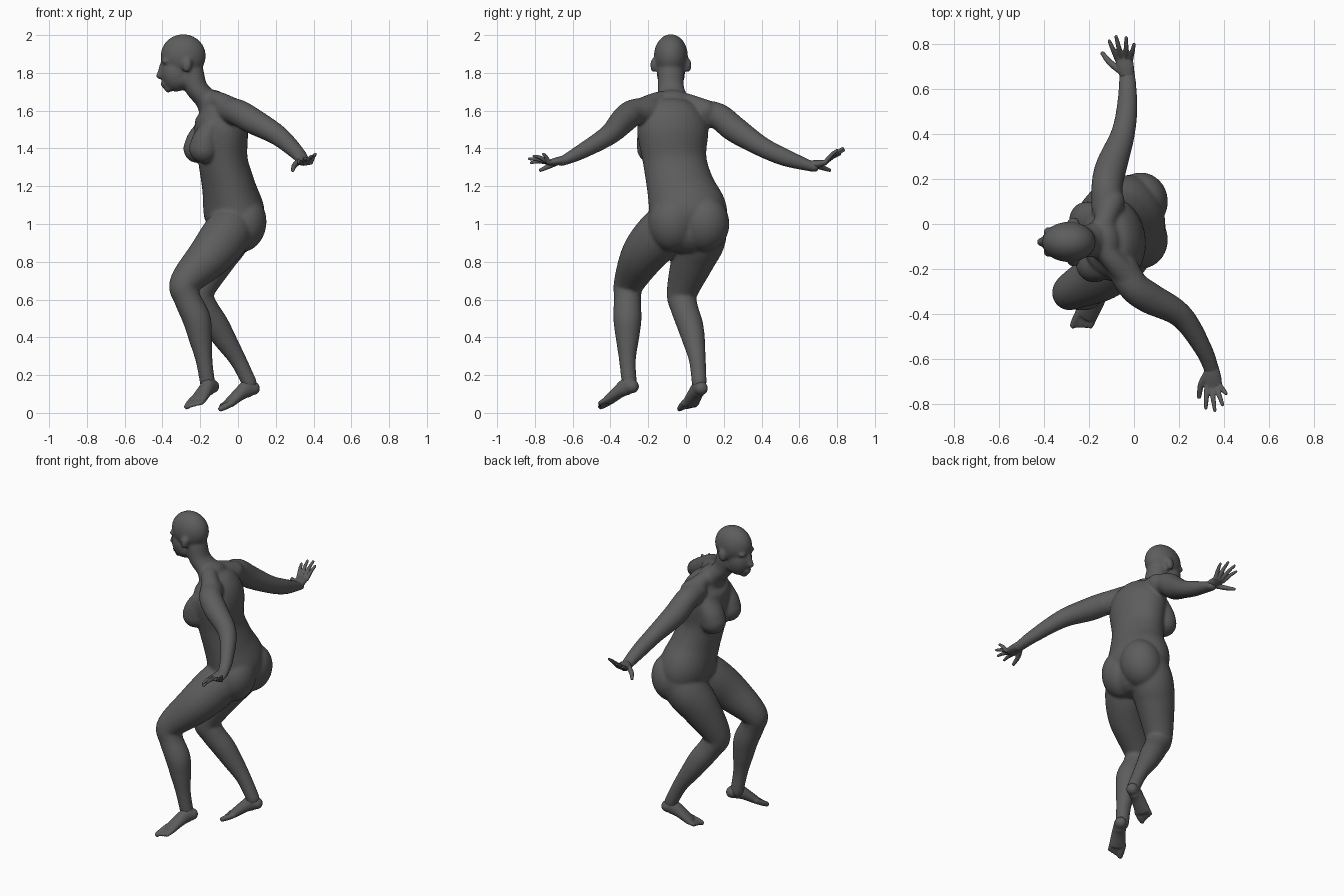
import bpy
import bmesh
import math
from mathutils import Vector, Matrix

if "Cube" in bpy.data.objects:
    bpy.data.objects.remove(bpy.data.objects["Cube"])

skin = bpy.data.materials.new("dark grey skin")
skin.use_nodes = True
GREY = (0.11, 0.11, 0.11, 1)
skin.diffuse_color = GREY
skin.node_tree.nodes["Principled BSDF"].inputs["Base Color"].default_value = GREY
X, Y, UP = Vector((1, 0, 0)), Vector((0, 1, 0)), Vector((0, 0, 1))


def spline(rows, steps=6):
    """Smooth curve through rows of x, y, z, half width and optional half depth."""
    rows = [Vector(row if len(row) == 5 else (*row, row[-1])) for row in rows]
    first, last = rows[0] * 2 - rows[1], rows[-1] * 2 - rows[-2]
    extended = [first] + rows + [last]
    curve = []
    for before, start, end, after in zip(extended, extended[1:], extended[2:], extended[3:]):
        leave, arrive = (end - before) / 2, (after - start) / 2
        for i in range(steps):
            t = i / steps
            ease = t * t * (3 - 2 * t)
            curve.append(start.lerp(end, ease) + leave * t * (1 - t) ** 2
                         - arrive * t * t * (1 - t))
    return curve + [rows[-1]]


def tube(bm, rows, side=Y, sides=24):
    """Loft elliptical sections along a curve and round off both ends."""
    points = spline(rows)
    centres = [Vector(point[:3]) for point in points]
    last = len(points) - 1
    rings = []
    for i, point in enumerate(points):
        along = (centres[min(i + 1, last)] - centres[max(i - 1, 0)]).normalized()
        across = (side - along * side.dot(along)).normalized()
        rings.append((centres[i], along, across, along.cross(across), point[3], point[4]))

    def cap(ring, sign):
        centre, along, across, up, width, depth = ring
        bends = [math.pi / 2 * k / 5 for k in range(1, 5)]
        return [(centre + along * sign * min(width, depth) * math.sin(bend), along, across, up,
                 width * math.cos(bend), depth * math.cos(bend)) for bend in bends]

    rings = cap(rings[0], -1)[::-1] + rings + cap(rings[-1], 1)
    angles = [math.tau * k / sides for k in range(sides)]
    loops = []
    for centre, along, across, up, width, depth in rings:
        loops.append([bm.verts.new(centre + across * width * math.cos(angle)
                                   + up * depth * math.sin(angle)) for angle in angles])
    for lower, upper in zip(loops, loops[1:]):
        for k in range(sides):
            bm.faces.new((lower[k - 1], lower[k], upper[k], upper[k - 1]))
    bm.faces.new(loops[0][::-1])
    bm.faces.new(loops[-1])


def blob(bm, centre, radii, tilt=0):
    """Ellipsoid tilted about the sideways axis."""
    matrix = (Matrix.Translation(centre) @ Matrix.Rotation(tilt, 4, 'Y')
              @ Matrix.Diagonal((*radii, 1)))
    bmesh.ops.create_uvsphere(bm, u_segments=28, v_segments=18, radius=1, matrix=matrix)


def finish(bm, name, voxel, rounds):
    """Fuse the overlapping parts into one smooth skin."""
    bmesh.ops.recalc_face_normals(bm, faces=bm.faces)
    mesh = bpy.data.meshes.new(name)
    bm.to_mesh(mesh)
    bm.free()
    mesh.materials.append(skin)
    mesh.polygons.foreach_set("use_smooth", [True] * len(mesh.polygons))
    part = bpy.data.objects.new(name, mesh)
    bpy.context.collection.objects.link(part)
    fuse = part.modifiers.new("fuse", 'REMESH')
    fuse.mode = 'VOXEL'
    fuse.voxel_size = voxel
    fuse.use_smooth_shade = True
    soften = part.modifiers.new("soften", 'SMOOTH')
    soften.factor = 0.5
    soften.iterations = rounds


body = bmesh.new()

# Torso, turned slightly at the chest
chest_side = Vector((-.15, 1, 0))
tube(body, [(-.01, .01, .97, .18, .13), (-.02, .01, 1.06, .21, .16),
            (-.05, -.03, 1.2, .18, .14), (-.08, -.06, 1.34, .17, .13),
            (-.09, -.07, 1.5, .19, .14), (-.11, -.07, 1.59, .16, .12),
            (-.13, -.07, 1.64, .11, .07)], chest_side, 32)

# Breasts running up into the chest, and buttocks
for x, y in ((-.18, -.18), (-.21, .02)):
    tube(body, [(x + .04, y, 1.52, .07, .05), (x + .01, y, 1.45, .08, .07),
                (x, y, 1.4, .08)])
for y in (-.07, .1):
    blob(body, (.03, y, 1), (.12, .13, .15), .2)

# Neck and sloping shoulders
neck = (-.15, -.07, 1.66, .05)
tube(body, [(-.12, -.07, 1.58, .1, .08), (-.17, -.07, 1.66, .08, .06),
            (-.22, -.08, 1.72, .07, .06), (-.25, -.08, 1.8, .07)])
tube(body, [neck, (-.1, -.15, 1.65, .05), (-.03, -.23, 1.61, .06)], X)
tube(body, [neck, (-.13, .01, 1.64, .05), (-.1, .1, 1.6, .06)], X)

# Head: skull, face, jaw, nose, lips, chin
middle = -.08
blob(body, (-.29, middle, 1.89), (.12, .09, .115))
blob(body, (-.33, middle, 1.8), (.08, .075, .1), -.1)
blob(body, (-.31, middle, 1.77), (.07, .07, .06), .2)
tube(body, [(-.4, middle, 1.85, .014), (-.41, middle, 1.81, .015), (-.415, middle, 1.785, .02)])
blob(body, (-.39, middle, 1.74), (.02, .03, .02))
blob(body, (-.37, middle, 1.715), (.02, .03, .02))
# Brows and ears
for side in (-1, 1):
    blob(body, (-.385, middle + side * .04, 1.86), (.02, .03, .015))
    blob(body, (-.27, middle + side * .09, 1.84), (.026, .02, .04), .2)

# Arms
tube(body, [(-.05, -.2, 1.6, .07), (0, -.28, 1.59, .07), (.07, -.33, 1.55, .07),
            (.21, -.41, 1.47, .055), (.31, -.56, 1.38, .04),
            (.35, -.66, 1.33, .034, .025)], X)
tube(body, [(-.12, .07, 1.59, .07), (-.12, .17, 1.57, .07), (-.1, .26, 1.5, .07),
            (-.05, .4, 1.41, .054), (-.03, .53, 1.35, .046),
            (-.03, .68, 1.3, .035, .026)], X)

# Legs
tube(body, [(-.02, -.08, 1.01, .12), (-.07, -.15, .93, .13), (-.15, -.23, .83, .117),
            (-.28, -.3, .69, .083), (-.27, -.31, .61, .072), (-.22, -.31, .5, .075),
            (-.2, -.31, .4, .063), (-.18, -.31, .28, .045), (-.16, -.3, .15, .04)])
tube(body, [(-.02, .1, 1.01, .12), (-.07, .08, .92, .13), (-.13, .04, .82, .118),
            (-.21, -.02, .64, .083), (-.18, -.01, .56, .073), (-.12, .02, .47, .07),
            (-.07, .04, .39, .061), (0, .06, .28, .045), (.06, .07, .16, .04)])
finish(body, "body", .008, 12)


# Feet: sole lofted from heel to ball, then five toes fanned across it
def foot(name, ankle, heel, ball, tip, inner):
    bm = bmesh.new()
    ankle, heel, ball, tip = map(Vector, (ankle, heel, ball, tip))
    across = UP.cross(ball - heel).normalized()
    instep = heel.lerp(ball, .25) + UP * .016
    arch = heel.lerp(ball, .55) + UP * .014
    tube(bm, [(*ankle, .035), (*heel.lerp(instep, .5), .036)])
    tube(bm, [(*heel, .036), (*instep, .037, .046), (*arch, .042, .036),
              (*ball, .049, .025)], across)
    for toe in range(5):
        offset = across * inner * (.036 - .018 * toe)
        size = .013 if toe else .018
        root = ball + offset
        end = tip + offset - (tip - ball) * .13 * toe
        tube(bm, [(*root, size), (*root.lerp(end, .6), size), (*end, size * .85)], across, 12)
    finish(bm, name, .005, 4)


foot("near_foot", (-.17, -.3, .19), (-.135, -.285, .14), (-.21, -.405, .07),
     (-.24, -.47, .033), -1)
foot("far_foot", (.05, .065, .19), (.08, .08, .13), (-.045, .025, .053),
     (-.105, 0, .022), 1)


# Hands: palm, thumb and four jointed fingers
def hand(name, wrist, palm, thumb, tips):
    bm = bmesh.new()
    wrist, palm, thumb = map(Vector, (wrist, palm, thumb))
    tube(bm, [(*wrist, .031, .025), (*wrist.lerp(palm, .5), .038, .022),
              (*palm, .039, .015)], X)
    root = wrist.lerp(palm, .3) - X * .02
    joint = root.lerp(thumb, .5) - X * .01
    tube(bm, [(*root, .017), (*joint, .0145), (*thumb, .01)], UP, 12)
    for finger, tip in enumerate(tips):
        knuckle = palm + X * (.02 * finger - .03)
        bend = knuckle.lerp(Vector(tip), .55) + UP * .006
        tube(bm, [(*knuckle, .0125), (*bend, .011), (*tip, .008)], X, 12)
    finish(bm, name, .004, 3)


hand("near_hand", (.345, -.635, 1.34), (.355, -.725, 1.325), (.29, -.77, 1.285),
     [(.32, -.82, 1.325), (.36, -.83, 1.345), (.395, -.805, 1.36), (.41, -.755, 1.37)])
hand("far_hand", (-.03, .655, 1.31), (-.045, .735, 1.325), (-.14, .76, 1.285),
     [(-.11, .815, 1.37), (-.08, .835, 1.39), (-.035, .83, 1.4), (0, .8, 1.39)])
